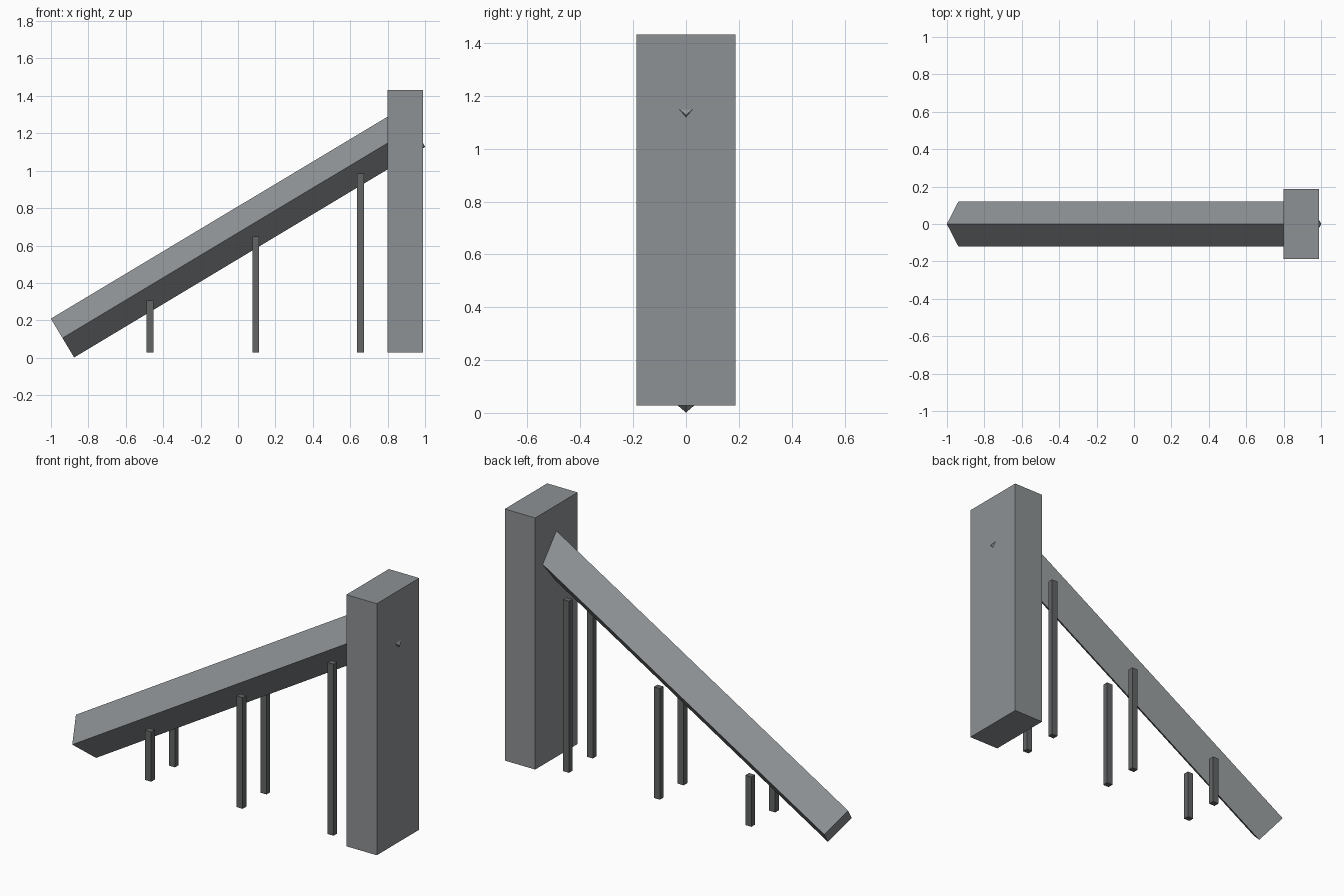
import bpy
import math
from mathutils import Vector

if "Cube" in bpy.data.objects:
    bpy.data.objects.remove(bpy.data.objects["Cube"])


def material(name, colour):
    m = bpy.data.materials.new(name)
    m.diffuse_color = (*colour, 1.0)
    m.use_nodes = True
    m.node_tree.nodes["Principled BSDF"].inputs["Base Color"].default_value = m.diffuse_color
    return m


STONE = material("stone grey", (0.27, 0.285, 0.295))
DARK = material("dark grey", (0.125, 0.128, 0.13))


def box(name, x, y, z, mat):
    """Box from (min, max) ranges along each axis."""
    bpy.ops.mesh.primitive_cube_add(
        size=1, location=[(a + b) / 2 for a, b in (x, y, z)])
    ob = bpy.context.object
    ob.name = name
    ob.scale = [b - a for a, b in (x, y, z)]
    bpy.ops.object.transform_apply(location=False, rotation=False, scale=True)
    ob.data.materials.append(mat)
    return ob


# Upright tower block
box("tower", (0.80, 0.988), (-0.187, 0.187), (0.028, 1.432), STONE)

# Sloping square beam set on its edge, running through the tower
start, end = Vector((-0.9385, 0, 0.105)), Vector((0.9385, 0, 1.231))
axis = end - start
bpy.ops.mesh.primitive_cylinder_add(
    vertices=4, radius=0.121, depth=axis.length, location=(start + end) / 2,
    rotation=(0, math.atan2(axis.x, axis.z), 0))
beam = bpy.context.object
beam.name = "sloping_beam"
beam.data.materials.append(STONE)

# Three pairs of thin support posts, taller towards the tower
for i, (x, top) in enumerate([(-0.47, 0.306), (0.095, 0.648), (0.656, 0.985)]):
    for side, label in ((-1, "front"), (1, "back")):
        y = side * 0.105
        box(f"support_post_{label}_{i + 1}", (x - 0.0185, x + 0.0185),
            (y - 0.016, y + 0.016), (0.028, top), DARK)
